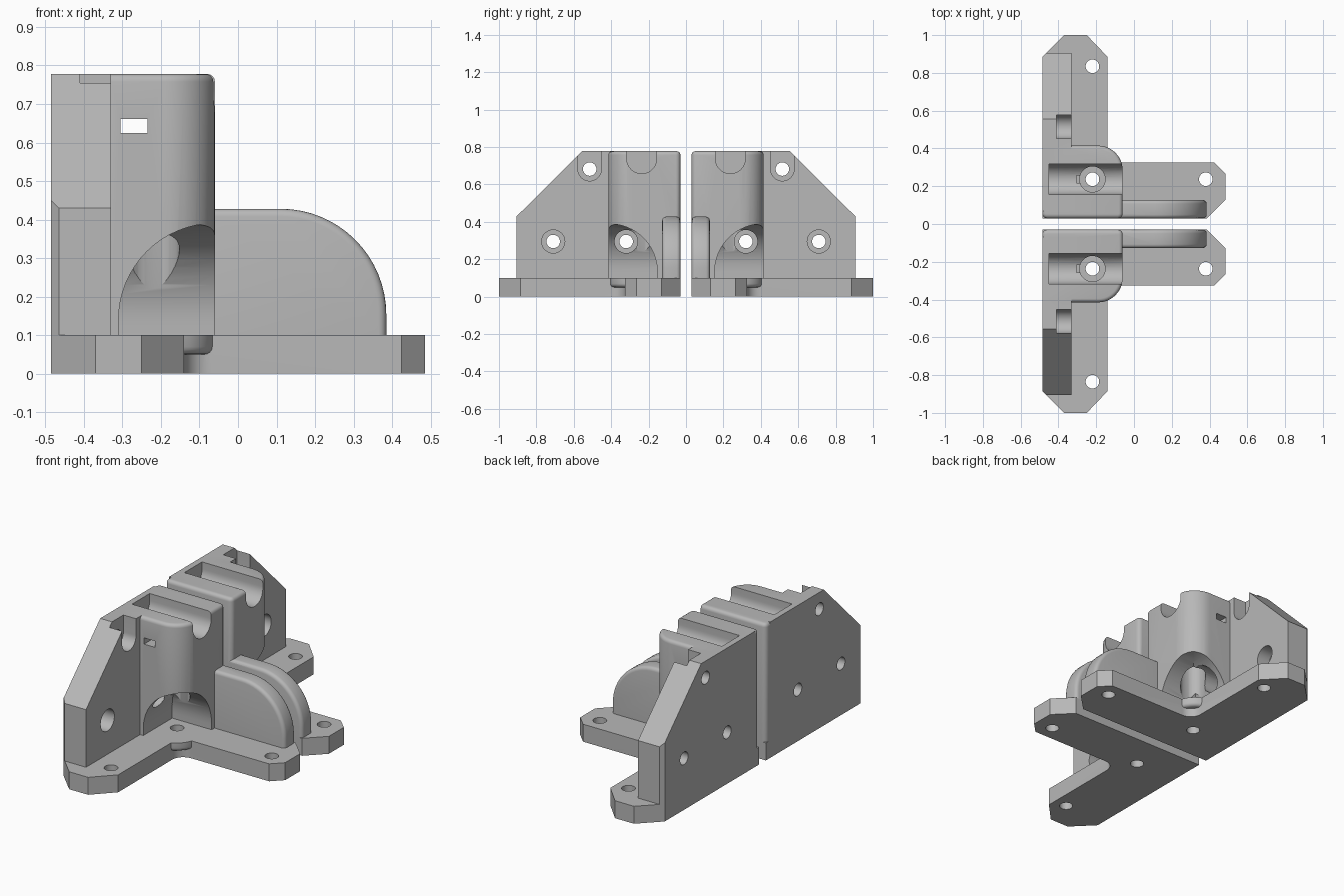
import bpy
import bmesh
from math import cos, sin, radians
from mathutils import Matrix

cube = bpy.data.objects.get("Cube")
if cube:
    bpy.data.objects.remove(cube)

grey = bpy.data.materials.new("light grey plastic")
grey.use_nodes = True
colour = (0.48, 0.48, 0.48, 1)
grey.diffuse_color = colour
grey.node_tree.nodes["Principled BSDF"].inputs["Base Color"].default_value = colour


def arc(cx, cy, r, start, end, steps=12):
    angles = [radians(start + (end - start) * i / steps) for i in range(steps + 1)]
    return [(cx + r * cos(a), cy + r * sin(a)) for a in angles]


def circle(cx, cy, r):
    return arc(cx, cy, r, 0, 360, 32)[:-1]


def box(u0, u1, v0, v1):
    return [(u0, v0), (u1, v0), (u1, v1), (u0, v1)]


def prism(name, profile, axis, start, end):
    """Extrude a flat profile along one axis."""
    place = {"x": lambda u, v, w: (w, u, v),
             "y": lambda u, v, w: (u, w, v),
             "z": lambda u, v, w: (u, v, w)}[axis]
    bm = bmesh.new()
    low = [bm.verts.new(place(u, v, start)) for u, v in profile]
    high = [bm.verts.new(place(u, v, end)) for u, v in profile]
    bm.faces.new(low)
    bm.faces.new(high)
    n = len(profile)
    for i in range(n):
        j = (i + 1) % n
        bm.faces.new((low[i], low[j], high[j], high[i]))
    bmesh.ops.recalc_face_normals(bm, faces=bm.faces)
    mesh = bpy.data.meshes.new(name)
    bm.to_mesh(mesh)
    bm.free()
    mesh.materials.append(grey)
    ob = bpy.data.objects.new(name, mesh)
    bpy.context.scene.collection.objects.link(ob)
    return ob


def round_edges(ob, width):
    mod = ob.modifiers.new("rounding", "BEVEL")
    mod.width = width
    mod.segments = 4
    mod.limit_method = "ANGLE"
    mod.angle_limit = radians(50)
    mod.use_clamp_overlap = False


def combine(ob, other, operation):
    mod = ob.modifiers.new(other.name, "BOOLEAN")
    mod.operation = operation
    mod.solver = "EXACT"
    mod.object = other
    other.hide_render = True
    helpers.append(other)


helpers = []

# L-shaped foot with clipped ends and a filleted inner corner
outline = [(-0.485, 0.03), (0.385, 0.03), (0.485, 0.13), (0.485, 0.265), (0.425, 0.325)]
outline += arc(-0.07, 0.395, 0.07, 270, 180, 8)
outline += [(-0.14, 0.885), (-0.25, 1.0), (-0.37, 1.0), (-0.485, 0.885)]
bracket = prism("left_bracket", outline, "z", 0, 0.1)

# Upright back wall with a sloping shoulder and a clipped outer edge
wall = prism("back_wall", [(0.07, 0.05), (0.905, 0.05), (0.905, 0.43), (0.555, 0.778),
                           (0.07, 0.778)], "x", -0.485, -0.33)
clip = prism("wall_clip", [(-0.5, 0.87), (-0.445, 0.925), (-0.5, 0.925)], "z", 0.0, 1)
combine(wall, clip, "DIFFERENCE")

# Clamp block with one large rounded corner
block = prism("clamp_block", arc(-0.06 - 0.025, 0.055, 0.025, -90, 0, 4)
              + arc(-0.19, 0.285, 0.13, 0, 90)
              + [(-0.485, 0.415)]
              + arc(-0.46, 0.055, 0.025, 180, 270, 4), "z", 0.05, 0.778)
round_edges(block, 0.02)

# Quarter-round guide fin
fin = prism("guide_fin", [(-0.2, 0.05), (0.385, 0.05)]
            + arc(0.11, 0.153, 0.275, 0, 90, 16) + [(-0.2, 0.428)], "y", 0.03, 0.127)
round_edges(fin, 0.02)

for part in (wall, block, fin):
    combine(bracket, part, "UNION")

# Arched screw pocket: two crossing vaults
pocket = prism("pocket", [(0.0, 0.1), (-0.31, 0.1)]
               + arc(-0.06, 0.14, 0.25, 180, 90, 16) + [(0.0, 0.39)], "y", 0.1, 0.5)
vault = prism("pocket_vault", [(0.5, 0.1), (0.153, 0.1)]
              + arc(0.41, 0.132, 0.257, 180, 90, 16) + [(0.5, 0.389)], "x", -0.4, 0.1)
combine(pocket, vault, "INTERSECT")

# Rod groove, tie slot and notch open to the top
cuts = [pocket,
        prism("rod_groove", arc(0.237, 0.738, 0.08, 180, 360, 20)
              + [(0.317, 0.9), (0.157, 0.9)], "x", -0.45, 0.1),
        prism("tie_slot", box(-0.305, -0.235, 0.625, 0.661), "y", -0.1, 0.6),
        prism("screw_notch", arc(0.515, 0.682, 0.063, 180, 360, 20)
              + [(0.578, 0.9), (0.452, 0.9)], "x", -0.41, -0.2)]

# Screw holes through the wall, with counterbores
for y, z in [(0.32, 0.295), (0.71, 0.295), (0.515, 0.682)]:
    cuts.append(prism("wall_hole", circle(y, z, 0.036), "x", -0.6, -0.3))
for y in (0.32, 0.71):
    cuts.append(prism("counterbore", circle(y, 0.295, 0.062), "x", -0.41, 0.05))

# Screw holes through the foot, and the driver shaft in the block
for x, y in [(-0.22, 0.835), (0.38, 0.237), (-0.22, 0.237)]:
    cuts.append(prism("foot_hole", circle(x, y, 0.036), "z", -0.1, 0.2))
cuts.append(prism("driver_shaft", circle(-0.22, 0.237, 0.068), "z", 0.1, 0.75))

for cut in cuts:
    combine(bracket, cut, "DIFFERENCE")

# Bake the result and drop the helpers
bpy.context.view_layer.update()
depsgraph = bpy.context.evaluated_depsgraph_get()
mesh = bpy.data.meshes.new_from_object(bracket.evaluated_get(depsgraph))
bracket.modifiers.clear()
bracket.data = mesh
for helper in helpers:
    bpy.data.objects.remove(helper)
mesh.materials.clear()
mesh.materials.append(grey)
for face in mesh.polygons:
    face.material_index = 0

# Mirrored twin
twin_mesh = mesh.copy()
twin_mesh.transform(Matrix.Scale(-1, 4, (0, 1, 0)))
twin_mesh.flip_normals()
twin = bpy.data.objects.new("right_bracket", twin_mesh)
bpy.context.scene.collection.objects.link(twin)

bpy.ops.object.select_all(action="DESELECT")
for ob in (bracket, twin):
    ob.select_set(True)
bpy.context.view_layer.objects.active = bracket
bpy.ops.object.shade_smooth_by_angle(angle=radians(30))
